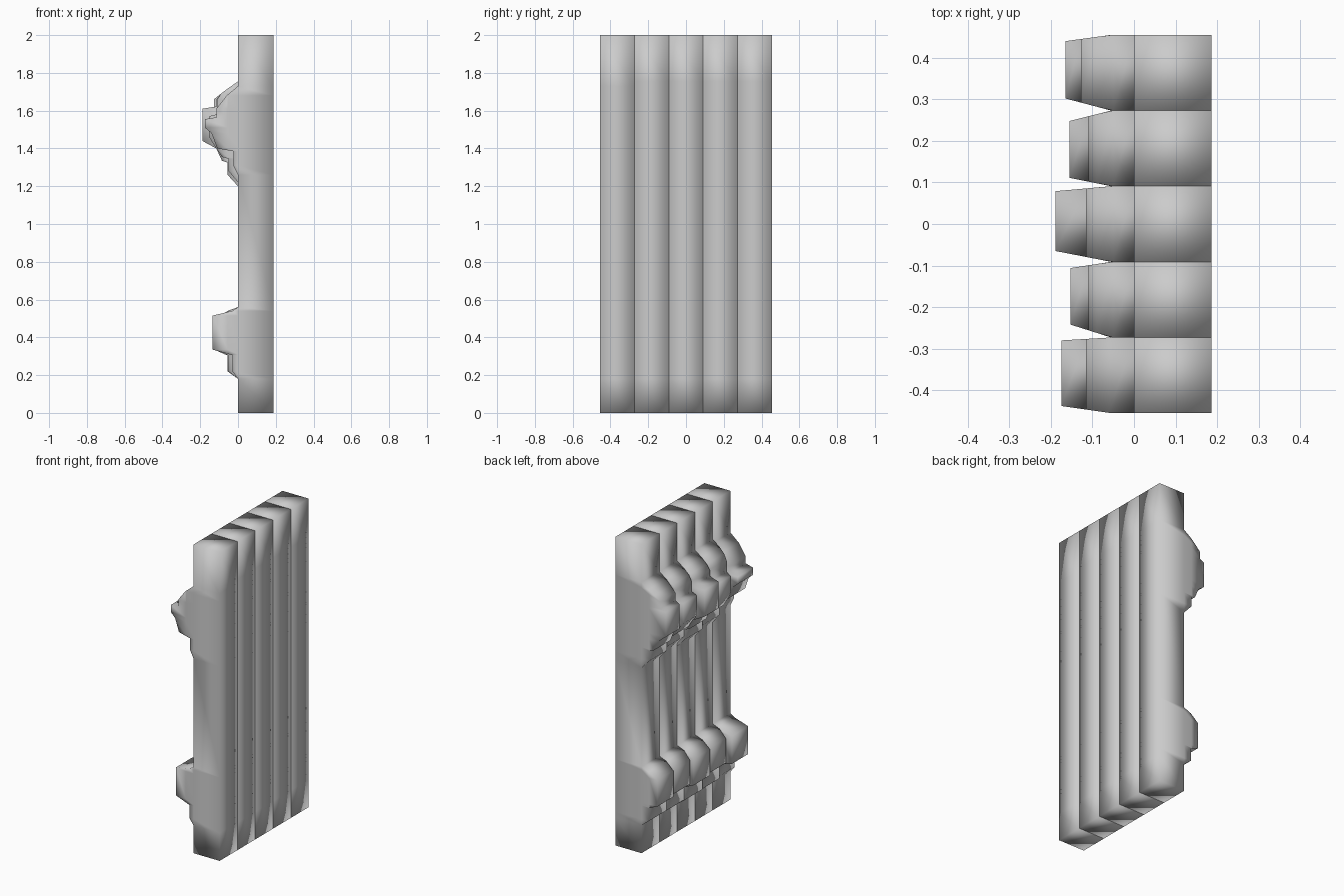
import bpy, bmesh

if "Cube" in bpy.data.objects:
    bpy.data.objects.remove(bpy.data.objects["Cube"])

W = 0.182          # plank width
FRONT = 0.187      # flat face of the planks
SHOULDER = 0.055   # depth at which the knobs begin to narrow


def upper_knob(d, wall, z0, z1, low, lip):
    """(z, depth) pairs, bottom to top, of the large upper knob."""
    return [(low, 0), (low + .06, lip), (low + .125, lip), (low + .135, .085),
            (1.40, .115), (z0, d), (z1, d), (z1 + .012, wall),
            (1.66, wall), (1.69, .09), (1.72, .05), (1.755, 0)]


def lower_knob(d, z0, z1, lip):
    """(z, depth) pairs of the smaller lower knob."""
    return [(.18, 0), (.22, lip), (.305, lip), (.31, lip + .015),
            (z0, d), (z1, d), (.54, lip), (.56, 0)]


def plank(name, yc, upper, lower, cut_a, cut_b):
    """Loft one plank along z; the back is pushed out by the knob depths."""
    a, b = yc - W / 2, yc + W / 2
    dmax = max(d for _, d in upper)
    bm = bmesh.new()
    rows = []
    for z, d in [(0, 0)] + lower + upper + [(2, 0)]:
        s = min(d, SHOULDER)
        k = (d - s) / (dmax - SHOULDER)
        pts = [(FRONT, a), (0, a), (-s, a), (-d, a + cut_a * k),
               (-d, b - cut_b * k), (-s, b), (0, b), (FRONT, b)]
        rows.append([bm.verts.new((x, y, z)) for x, y in pts])
    n = 8
    for r, t in zip(rows, rows[1:]):
        for i in range(n):
            j = (i + 1) % n
            bm.faces.new((r[i], r[j], t[j], t[i]))
    bm.faces.new(rows[0])
    bm.faces.new(rows[-1])
    bmesh.ops.remove_doubles(bm, verts=bm.verts, dist=0.0005)
    bmesh.ops.recalc_face_normals(bm, faces=bm.faces)
    for f in bm.faces:
        f.smooth = True
    me = bpy.data.meshes.new(name)
    bm.to_mesh(me)
    bm.free()
    bpy.context.collection.objects.link(bpy.data.objects.new(name, me))


# front-most plank has its own slimmer upper knob and the deepest lower one
front_upper = [(1.26, 0), (1.31, .025), (1.385, .025), (1.40, .11), (1.48, .14),
               (1.51, .175), (1.555, .175), (1.565, .115), (1.61, .115),
               (1.68, .06), (1.73, 0)]

# upper profile, lower profile, narrowing of the two sides
planks = [
    (front_upper, lower_knob(.135, .335, .515, .03), .017, .007),
    (upper_knob(.153, .11, 1.46, 1.57, 1.22, .05), lower_knob(.105, .34, .50, .05), .031, .015),
    (upper_knob(.189, .115, 1.44, 1.61, 1.20, .055), lower_knob(.115, .33, .50, .055), .026, .012),
    (upper_knob(.155, .11, 1.45, 1.58, 1.22, .05), lower_knob(.10, .34, .49, .05), .020, .025),
    (upper_knob(.165, .128, 1.44, 1.60, 1.20, .055), lower_knob(.11, .33, .50, .05), .029, .015),
]
for i, (up, lo, ca, cb) in enumerate(planks):
    plank(f"plank_{i + 1}", (i - 2) * W, up, lo, ca, cb)
